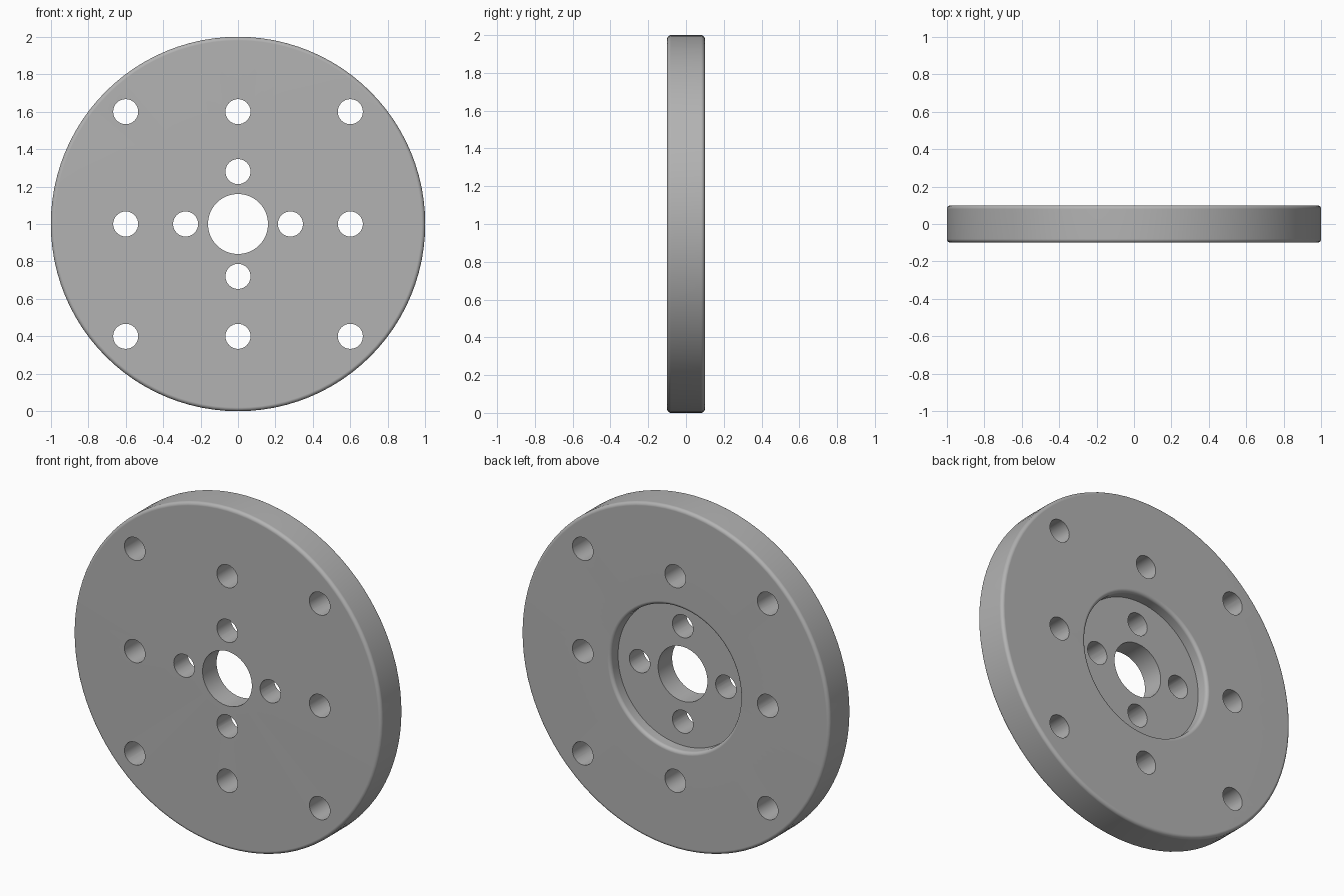
import bpy, bmesh
from math import pi, sin, cos, radians
from mathutils import Vector, Matrix

cube = bpy.data.objects.get("Cube")
if cube:
    bpy.data.objects.remove(cube, do_unlink=True)

CENTRE = Vector((0, 0, 1))
HALF, FILLET = 0.1, 0.02
BORE, RECESS, FLOOR_Y = 0.16, 0.42, 0.03
HOLE = 0.067


def material(name, rgb):
    mat = bpy.data.materials.new(name)
    mat.use_nodes = True
    mat.diffuse_color = (*rgb, 1)
    mat.node_tree.nodes["Principled BSDF"].inputs["Base Color"].default_value = (*rgb, 1)
    return mat


def add_object(name, bm):
    mesh = bpy.data.meshes.new(name)
    bm.to_mesh(mesh)
    bm.free()
    obj = bpy.data.objects.new(name, mesh)
    bpy.context.collection.objects.link(obj)
    return obj


def fillet(r, y, start, end, steps=5):
    """Rounded corner points as (radius, y), centred on (r, y)."""
    angles = [radians(start + (end - start) * i / steps) for i in range(steps + 1)]
    return [(r + FILLET * cos(a), y + FILLET * sin(a)) for a in angles]


# Disc body: lathe a closed section around the y axis
inner = HALF - FILLET
section = [(BORE, -HALF)]
section += fillet(1 - FILLET, -inner, -90, 0)
section += fillet(1 - FILLET, inner, 0, 90)
section += fillet(RECESS + FILLET, inner, 90, 180)
section += [(RECESS, FLOOR_Y), (BORE, FLOOR_Y)]

bm = bmesh.new()
verts = [bm.verts.new(CENTRE + Vector((r, y, 0))) for r, y in section]
edges = [bm.edges.new((v, verts[(i + 1) % len(verts)])) for i, v in enumerate(verts)]
bmesh.ops.spin(bm, geom=verts + edges, cent=CENTRE, axis=(0, 1, 0),
               angle=2 * pi, steps=96, use_merge=True)
bmesh.ops.remove_doubles(bm, verts=bm.verts[:], dist=0.0001)
bmesh.ops.recalc_face_normals(bm, faces=bm.faces[:])
disc = add_object("mounting_disc", bm)
disc.data.materials.append(material("steel grey", (0.45, 0.45, 0.45)))

# Bolt holes: outer 3 x 3 grid without its middle, and an inner cross
spots = [(x, z) for x in (-0.6, 0, 0.6) for z in (-0.6, 0, 0.6) if x or z]
spots += [(0.28, 0), (-0.28, 0), (0, 0.28), (0, -0.28)]
bm = bmesh.new()
for x, z in spots:
    place = Matrix.Translation(CENTRE + Vector((x, 0, z))) @ Matrix.Rotation(pi / 2, 4, "X")
    bmesh.ops.create_cone(bm, cap_ends=True, segments=32, radius1=HOLE, radius2=HOLE,
                          depth=4 * HALF, matrix=place)
cutter = add_object("bolt_hole_cutter", bm)
cutter.hide_render = True

bpy.ops.object.select_all(action="DESELECT")
disc.select_set(True)
bpy.context.view_layer.objects.active = disc
drill = disc.modifiers.new("bolt holes", "BOOLEAN")
drill.operation = "DIFFERENCE"
drill.solver = "EXACT"
drill.object = cutter
bpy.ops.object.modifier_apply(modifier=drill.name)
bpy.data.objects.remove(cutter, do_unlink=True)

# Smooth curves, flat faces and crisp hole edges
bpy.ops.object.shade_smooth_by_angle(angle=radians(30))
normals = disc.modifiers.new("flat faces", "WEIGHTED_NORMAL")
normals.keep_sharp = True
